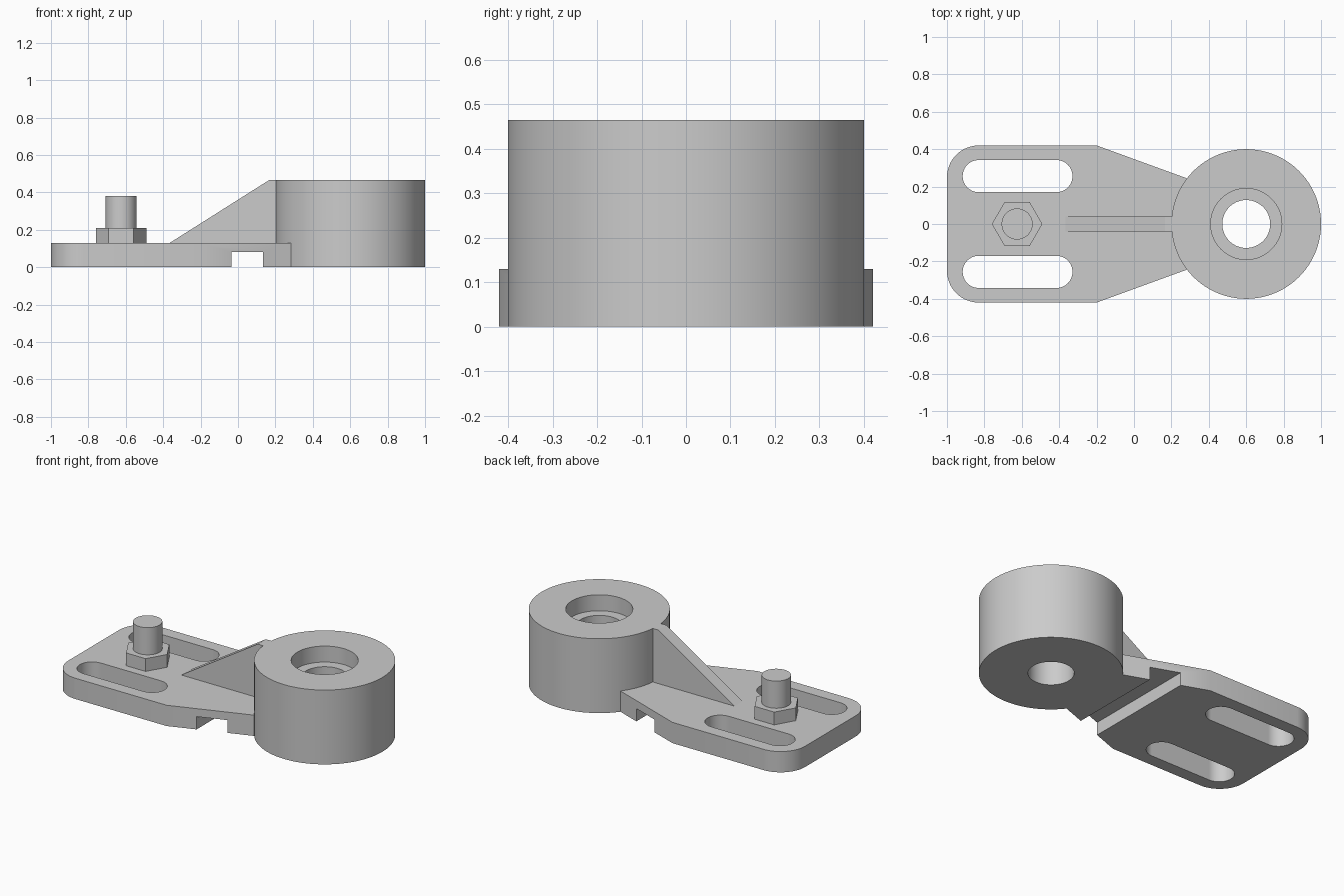
import bpy, bmesh
from math import cos, sin, pi, radians
from mathutils import Matrix

if "Cube" in bpy.data.objects:
    bpy.data.objects.remove(bpy.data.objects["Cube"])


def arc(cx, cy, r, a0, a1, n):
    angles = [radians(a0 + (a1 - a0) * i / n) for i in range(n + 1)]
    return [(cx + r * cos(a), cy + r * sin(a)) for a in angles]


def circle(cx, cy, r, n=96):
    return arc(cx, cy, r, 0, 360, n)[:-1]


def prism(name, pts, lo, hi, upright=False):
    """Extrude a 2D outline from lo to hi along z (or along y when upright)."""
    bm = bmesh.new()
    face = bm.faces.new([bm.verts.new((x, y, lo)) for x, y in pts])
    top = bmesh.ops.extrude_face_region(bm, geom=[face])["geom"]
    bmesh.ops.translate(bm, vec=(0, 0, hi - lo),
                        verts=[v for v in top if isinstance(v, bmesh.types.BMVert)])
    if upright:
        bm.transform(Matrix.Rotation(pi / 2, 4, 'X'))
    bmesh.ops.recalc_face_normals(bm, faces=bm.faces)
    mesh = bpy.data.meshes.new(name)
    bm.to_mesh(mesh)
    bm.free()
    ob = bpy.data.objects.new(name, mesh)
    bpy.context.collection.objects.link(ob)
    return ob


def activate(ob):
    bpy.ops.object.select_all(action='DESELECT')
    ob.select_set(True)
    bpy.context.view_layer.objects.active = ob


def combine(ob, other, operation):
    activate(ob)
    mod = ob.modifiers.new("bool", 'BOOLEAN')
    mod.operation, mod.object, mod.solver = operation, other, 'EXACT'
    bpy.ops.object.modifier_apply(modifier=mod.name)
    bpy.data.objects.remove(other)


def smooth(ob):
    activate(ob)
    bpy.ops.object.shade_smooth_by_angle(angle=radians(30))
    ob.modifiers.new("normals", 'WEIGHTED_NORMAL').keep_sharp = True


T, H = 0.13, 0.465          # plate thickness, boss height
BX = 0.6                    # boss centre

# Tapered mounting plate with rounded outer corners
outline = ([(0.36, 0.216), (-0.2, 0.42)]
           + arc(-0.83, 0.25, 0.17, 90, 180, 16)
           + arc(-0.83, -0.25, 0.17, 180, 270, 16)
           + [(-0.2, -0.42), (0.36, -0.216)])
bracket = prism("bracket_body", outline, 0, T)

# Two adjustment slots
for s in (-1, 1):
    slot = (arc(-0.415, s * 0.256, 0.086, -90, 90, 24)
            + arc(-0.83, s * 0.256, 0.086, 90, 270, 24))
    combine(bracket, prism("slot_cutter", slot, -0.1, 0.3), 'DIFFERENCE')

# Cross groove under the plate
groove = [(-0.035, -0.1), (0.135, -0.1), (0.135, 0.08), (-0.035, 0.08)]
combine(bracket, prism("groove_cutter", groove, -0.6, 0.6, True), 'DIFFERENCE')

# Boss and triangular stiffening rib
combine(bracket, prism("boss", circle(BX, 0, 0.4, 128), 0, H), 'UNION')
rib = [(-0.365, 0.11), (0.3, 0.11), (0.3, H), (0.165, H), (-0.365, T)]
combine(bracket, prism("rib", rib, -0.04, 0.04, True), 'UNION')

# Through bore and counterbore
combine(bracket, prism("bore_cutter", circle(BX, 0, 0.128), -0.1, 0.6), 'DIFFERENCE')
combine(bracket, prism("counterbore_cutter", circle(BX, 0, 0.19), H - 0.1, 0.6), 'DIFFERENCE')
smooth(bracket)

# Hex nut and stud standing on the plate
prism("hex_nut", circle(-0.625, 0, 0.135, 6), T, 0.21)
stud = prism("stud", circle(-0.625, 0, 0.083, 64), T, 0.38)
smooth(stud)
